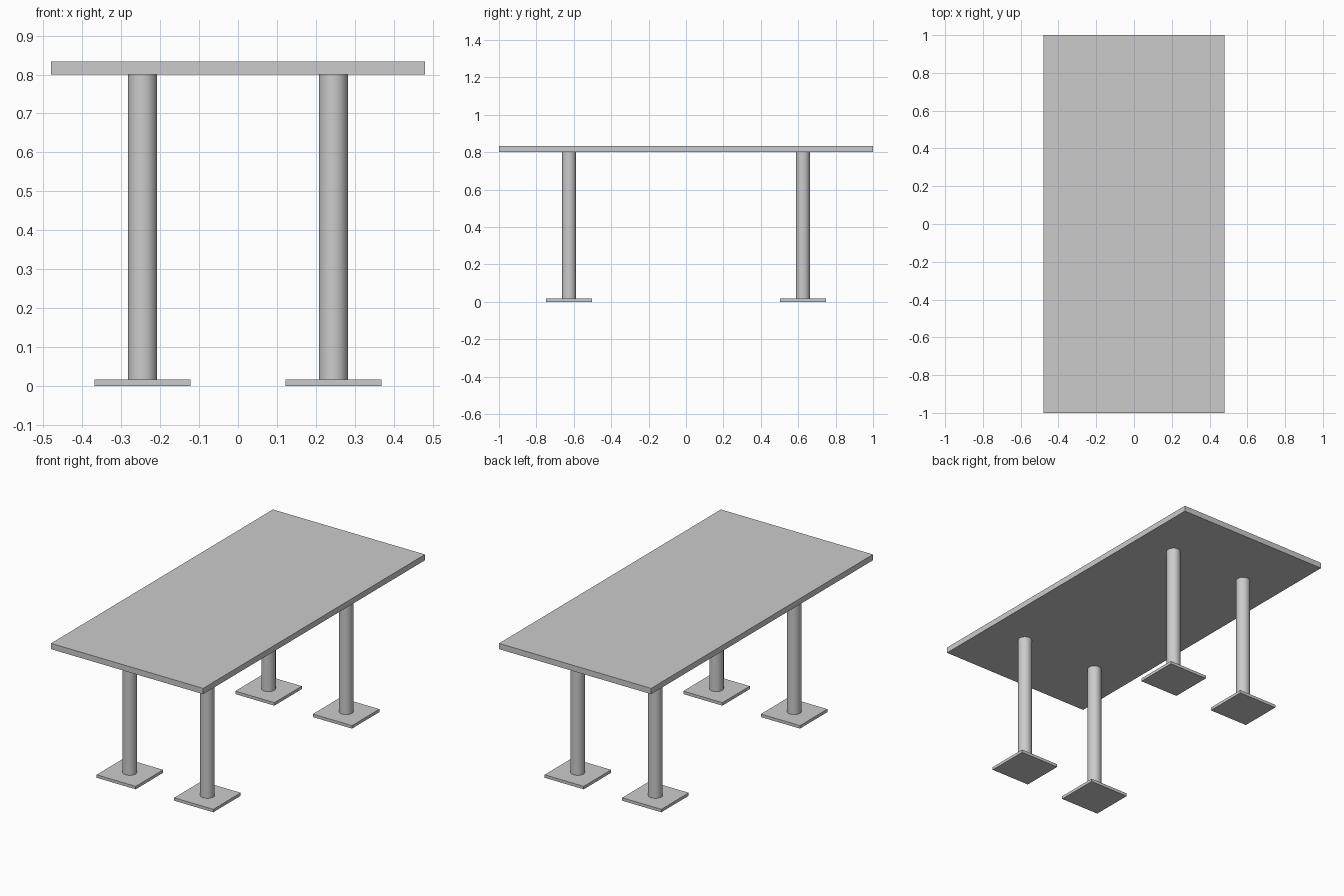
import bpy

if "Cube" in bpy.data.objects:
    bpy.data.objects.remove(bpy.data.objects["Cube"])

TOP_Z0, TOP_Z1 = 0.80, 0.833
FOOT_H = 0.017


def box(name, size, center):
    bpy.ops.mesh.primitive_cube_add(size=1, location=center)
    ob = bpy.context.object
    ob.name = name
    ob.scale = size
    bpy.ops.object.transform_apply(location=False, rotation=False, scale=True)
    return ob


def post(name, radius, z0, z1, x, y):
    bpy.ops.mesh.primitive_cylinder_add(
        vertices=48, radius=radius, depth=z1 - z0, location=(x, y, (z0 + z1) / 2))
    ob = bpy.context.object
    ob.name = name
    bpy.ops.object.shade_smooth_by_angle()
    return ob


# Tabletop slab
box("tabletop", (0.96, 2.0, TOP_Z1 - TOP_Z0), (0, 0, (TOP_Z0 + TOP_Z1) / 2))

# Four round legs, each on a square foot plate
for y_name, sy in (("front", -1), ("back", 1)):
    for x_name, sx in (("left", -1), ("right", 1)):
        x, y = sx * 0.245, sy * 0.625
        post(f"{y_name}_{x_name}_leg", 0.0375, FOOT_H, TOP_Z0, x, y)
        box(f"{y_name}_{x_name}_foot_plate", (0.247, 0.247, FOOT_H), (x, y, FOOT_H / 2))
